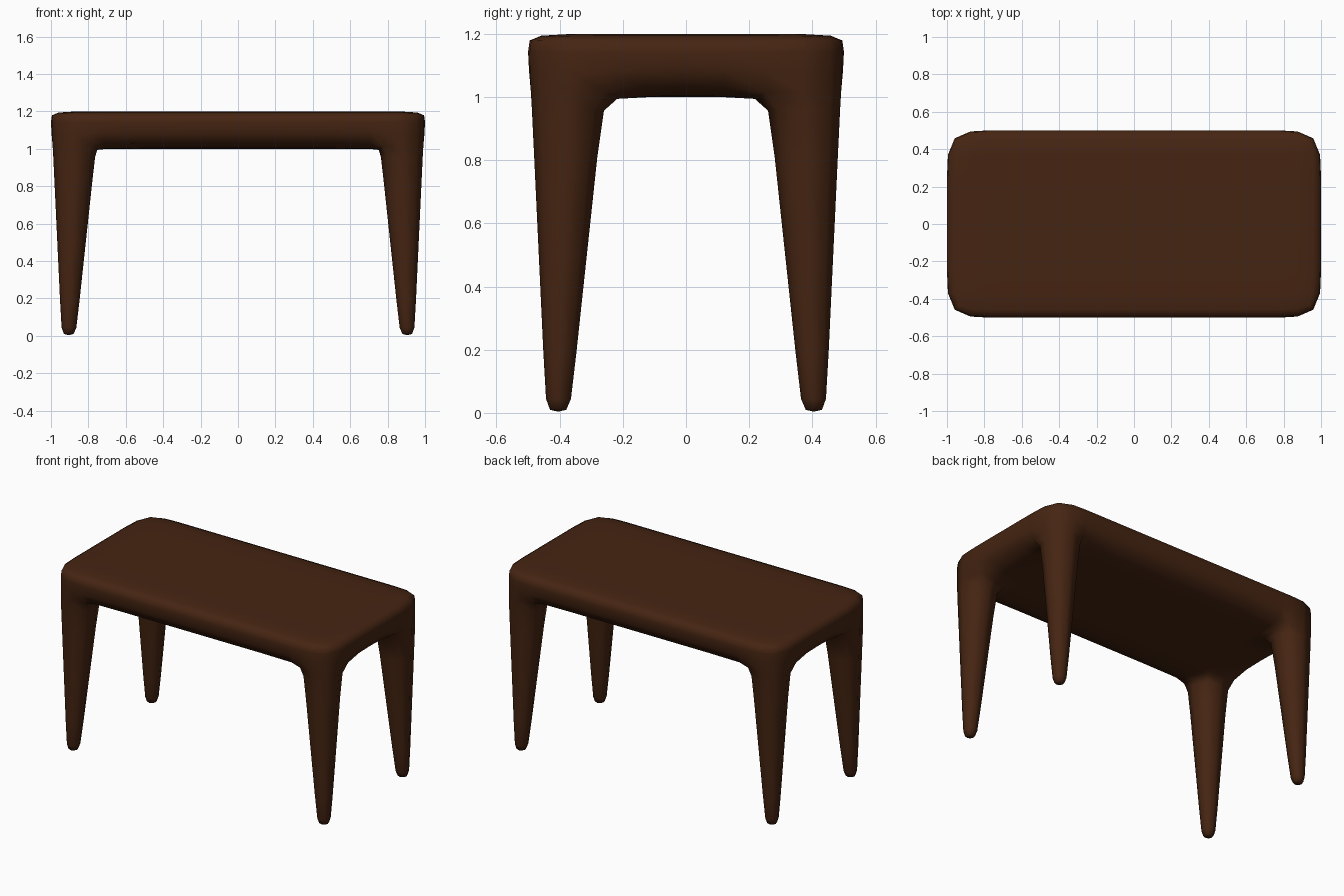
import bpy, bmesh
from mathutils import Vector

if "Cube" in bpy.data.objects:
    bpy.data.objects.remove(bpy.data.objects["Cube"])

bm = bmesh.new()

# table top slab: 2 x 1 x 0.2
bmesh.ops.create_cube(bm, size=1)
for v in bm.verts:
    v.co = Vector((v.co.x * 2, v.co.y, 1.1 + v.co.z * 0.2))


def loop_cut(axis, value):
    co, no = Vector(), Vector()
    co[axis], no[axis] = value, 1
    geom = bm.verts[:] + bm.edges[:] + bm.faces[:]
    bmesh.ops.bisect_plane(bm, geom=geom, dist=1e-5, plane_co=co, plane_no=no)


# edge loops that lay out the leg corners and hold the top edge
for axis, values in enumerate([(-0.75, -0.72, 0.72, 0.75),
                               (-0.25, 0, 0.25),
                               (1.165,)]):
    for value in values:
        loop_cut(axis, value)

# tapered legs pulled down from the four underside corner faces
bm.normal_update()
corners = []
for f in bm.faces:
    c = f.calc_center_median()
    if f.normal.z < -0.9 and abs(c.x) > 0.76 and abs(c.y) > 0.26:
        corners.append(f)
for face in corners:
    c = face.calc_center_median()
    sx, sy = (1 if c.x > 0 else -1), (1 if c.y > 0 else -1)
    for z in (0.95, 0.05, 0.0):
        t = 1 - z
        half = 0.125 + (0.041 - 0.125) * t
        cx, cy = sx * (0.875 + 0.03 * t), sy * (0.375 + 0.03 * t)
        face = bmesh.ops.extrude_discrete_faces(bm, faces=[face])["faces"][0]
        mid = face.calc_center_median()
        for v in face.verts:
            v.co = Vector((cx + (half if v.co.x > mid.x else -half),
                           cy + (half if v.co.y > mid.y else -half), z))

bmesh.ops.recalc_face_normals(bm, faces=bm.faces[:])
for f in bm.faces:
    f.smooth = True

mesh = bpy.data.meshes.new("table")
bm.to_mesh(mesh)
bm.free()
table = bpy.data.objects.new("table", mesh)
bpy.context.collection.objects.link(table)

# rounded, organic surface
sub = table.modifiers.new("rounding", 'SUBSURF')
sub.levels = sub.render_levels = 1

# dark wood
wood = bpy.data.materials.new("dark_wood")
wood.diffuse_color = (0.06, 0.018, 0.006, 1)
wood.use_nodes = True
wood.node_tree.nodes["Principled BSDF"].inputs["Base Color"].default_value = wood.diffuse_color
mesh.materials.append(wood)
